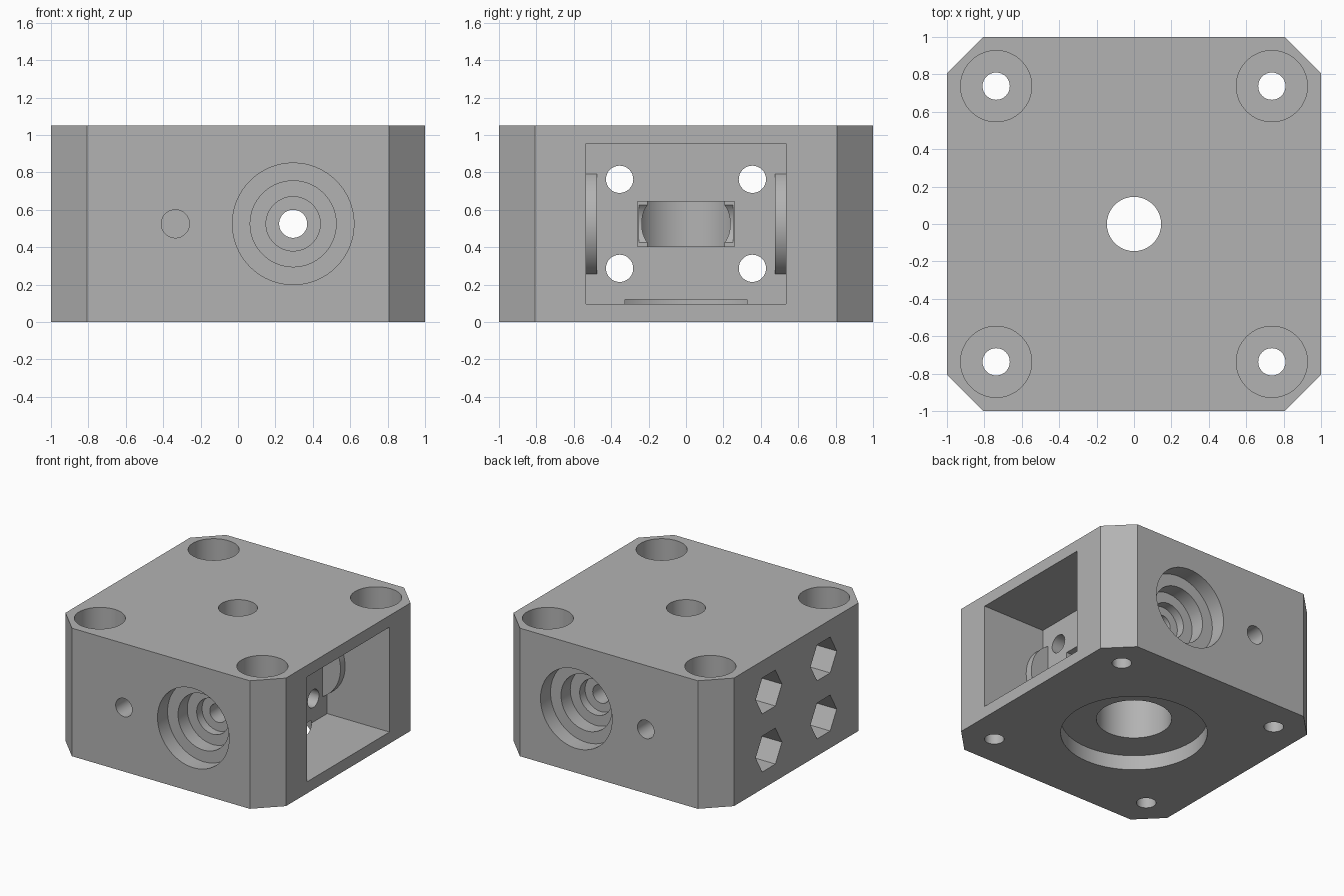
import bpy
import math
from mathutils import Matrix, Vector

if "Cube" in bpy.data.objects:
    bpy.data.objects.remove(bpy.data.objects["Cube"], do_unlink=True)

H = 1.05          # block height
MID = H / 2       # shaft height
SHAFT_X = 0.295   # shaft offset towards the open side
WALL_X = 0.435    # back wall of the side pocket

grey = bpy.data.materials.new("machined_grey")
grey.use_nodes = True
grey.diffuse_color = (0.45, 0.45, 0.45, 1)
grey.node_tree.nodes["Principled BSDF"].inputs["Base Color"].default_value = (0.45, 0.45, 0.45, 1)


def box(name, low, high):
    low, high = Vector(low), Vector(high)
    bpy.ops.mesh.primitive_cube_add(size=1)
    ob = bpy.context.object
    ob.name = name
    ob.data.transform(Matrix.Translation((low + high) / 2) @ Matrix.Diagonal((high - low).to_4d()))
    ob.data.materials.append(grey)
    return ob


def rod(name, axis, centre, start, end, radius, sides=64):
    """Cylinder along an axis; centre holds the two other coordinates in order."""
    bpy.ops.mesh.primitive_cylinder_add(vertices=sides, radius=radius, depth=abs(end - start))
    ob = bpy.context.object
    ob.name = name
    where = list(centre)
    where.insert("xyz".index(axis), (start + end) / 2)
    turn = {"x": Matrix.Rotation(math.pi / 2, 4, "Y"),
            "y": Matrix.Rotation(math.pi / 2, 4, "X"),
            "z": Matrix.Identity(4)}[axis]
    ob.data.transform(Matrix.Translation(where) @ turn)
    ob.data.materials.append(grey)
    return ob


def combine(tool, operation="DIFFERENCE"):
    mod = housing.modifiers.new(tool.name, "BOOLEAN")
    mod.object = tool
    mod.operation = operation
    mod.solver = "EXACT"
    tool.hide_render = True
    bpy.context.view_layer.objects.active = housing
    bpy.ops.object.modifier_apply(modifier=mod.name)
    bpy.data.objects.remove(tool, do_unlink=True)


# Block with chamfered upright corners
housing = box("gear_housing", (-1, -1, 0), (1, 1, H))
bevel = housing.modifiers.new("corner_chamfer", "BEVEL")
bevel.width = 0.193
bevel.segments = 1
bevel.limit_method = "WEIGHT"
weights = housing.data.attributes.new("bevel_weight_edge", "FLOAT", "EDGE")
for edge in housing.data.edges:
    a, b = (housing.data.vertices[i].co for i in edge.vertices)
    weights.data[edge.index].value = 1.0 if abs(a.z - b.z) > 0.5 else 0.0
bpy.ops.object.modifier_apply(modifier=bevel.name)

# Side pocket, with a round boss on each end wall
combine(box("pocket", (WALL_X, -0.535, 0.095), (1.2, 0.535, 0.955)))
for s in (-1, 1):
    combine(rod("shaft_boss", "y", (SHAFT_X, MID), s * 0.475, s * 0.6, 0.302), "UNION")

# Window from the pocket to the upright bore
combine(box("window", (0.19, -0.26, 0.405), (0.7, 0.26, 0.645)))

# Upright bore: wide bearing seat below, narrow hole on top
for radius, start, end in ((0.545, -0.1, 0.12), (0.28, -0.1, 0.8), (0.145, 0.5, 1.2)):
    combine(rod("upright_bore", "z", (0, 0), start, end, radius))

# Shaft bore: same steps from the front and the back
combine(rod("shaft_hole", "y", (SHAFT_X, MID), -1.2, 1.2, 0.075))
combine(rod("gear_bore", "y", (SHAFT_X, MID), -0.25, 0.25, 0.145))
for s in (-1, 1):
    for radius, depth in ((0.325, 0.13), (0.23, 0.25), (0.145, 0.32)):
        combine(rod("shaft_step", "y", (SHAFT_X, MID), s * 1.1, s * (1 - depth), radius))
    combine(rod("pin_hole", "y", (-0.335, MID), s * 1.1, s * 0.6, 0.075))

# Hexagonal nut pockets and screw holes through to the side pocket
for y in (-0.355, 0.355):
    for z in (0.287, 0.763):
        combine(rod("screw_hole", "x", (y, z), -1.1, 0.6, 0.073, 32))
        combine(rod("nut_pocket", "x", (y, z), -1.1, -0.55, 0.17, 6))

# Corner mounting holes with counterbores from above
for x in (-0.737, 0.737):
    for y in (-0.737, 0.737):
        combine(rod("mount_hole", "z", (x, y), -0.1, 1.2, 0.073, 32))
        combine(rod("mount_counterbore", "z", (x, y), H - 0.19, 1.2, 0.19))

# Smooth bores, sharp edges
bpy.ops.object.select_all(action="DESELECT")
housing.select_set(True)
bpy.context.view_layer.objects.active = housing
bpy.ops.object.shade_smooth_by_angle(angle=math.radians(30))
